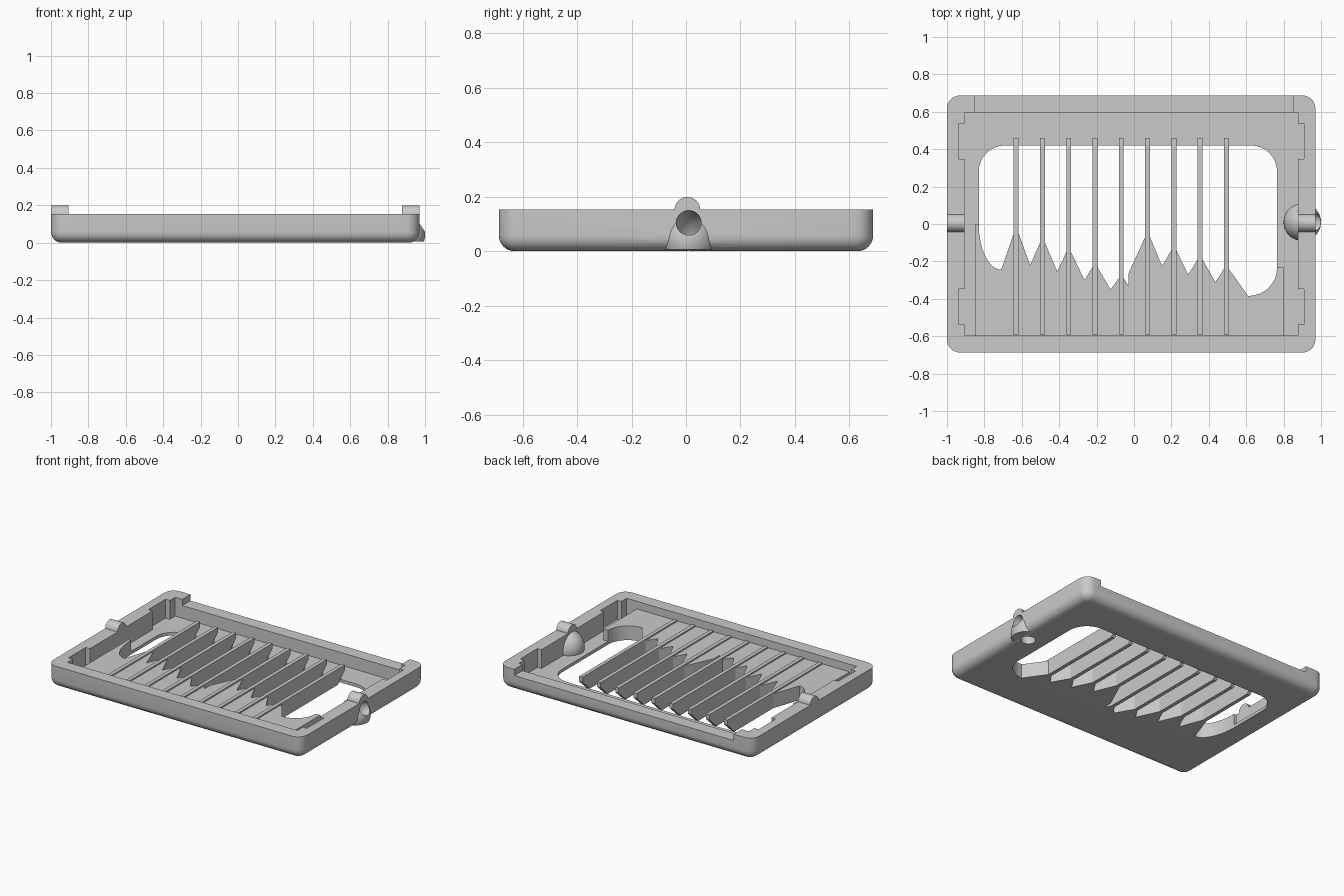
import bpy, bmesh, math
from mathutils import Matrix, Vector

cube = bpy.data.objects.get("Cube")
if cube:
    bpy.data.objects.remove(cube)

grey = bpy.data.materials.new("matte_grey")
grey.use_nodes = True
colour = (0.59, 0.59, 0.59, 1)
grey.diffuse_color = colour
grey.node_tree.nodes["Principled BSDF"].inputs["Base Color"].default_value = colour


def finish(bm, name):
    bmesh.ops.recalc_face_normals(bm, faces=bm.faces)
    mesh = bpy.data.meshes.new(name)
    bm.to_mesh(mesh)
    bm.free()
    mesh.materials.append(grey)
    obj = bpy.data.objects.new(name, mesh)
    bpy.context.collection.objects.link(obj)
    return obj


def prism(name, outline, low, high):
    bm = bmesh.new()
    base = bm.faces.new([bm.verts.new((x, y, low)) for x, y in outline])
    top = bmesh.ops.extrude_face_region(bm, geom=[base])["geom"]
    moved = [v for v in top if isinstance(v, bmesh.types.BMVert)]
    bmesh.ops.translate(bm, verts=moved, vec=(0, 0, high - low))
    return finish(bm, name)


def rect(x0, x1, y0, y1):
    return [(x0, y0), (x1, y0), (x1, y1), (x0, y1)]


def arc(cx, cy, rx, ry, start, end, steps=8):
    angles = [math.radians(start + (end - start) * i / steps) for i in range(steps + 1)]
    return [(cx + rx * math.cos(a), cy + ry * math.sin(a)) for a in angles]


def rounded_rect(x0, x1, y0, y1, r):
    return (arc(x1 - r, y1 - r, r, r, 0, 90) + arc(x0 + r, y1 - r, r, r, 90, 180)
            + arc(x0 + r, y0 + r, r, r, 180, 270) + arc(x1 - r, y0 + r, r, r, 270, 360))


def skin(bm, rings):
    for lower, upper in zip(rings, rings[1:]):
        for i in range(len(lower)):
            j = (i + 1) % len(lower)
            bm.faces.new((lower[i], lower[j], upper[j], upper[i]))
    bm.faces.new(rings[0])
    bm.faces.new(rings[-1])


def boolean(target, tool, operation="DIFFERENCE"):
    mod = target.modifiers.new("cut", "BOOLEAN")
    mod.operation, mod.solver, mod.object = operation, "EXACT", tool
    bpy.context.view_layer.update()
    result = bpy.data.meshes.new_from_object(
        target.evaluated_get(bpy.context.evaluated_depsgraph_get()))
    target.modifiers.clear()
    target.data = result


def drop(*objects):
    for obj in objects:
        bpy.data.objects.remove(obj)


# Outer tray block with rounded corners and a rounded lower edge
bm = bmesh.new()
rings = []
bevel = 0.058
levels = [(bevel * (1 - math.sin(a)), bevel * (1 - math.cos(a)))
          for a in [math.radians(15 * i) for i in range(7)]] + [(0, 0.154)]
for inset, z in levels:
    outline = rounded_rect(-1 + inset, 0.97 - inset, -0.687 + inset, 0.687 - inset, 0.07 - inset)
    rings.append([bm.verts.new((x, y, z)) for x, y in outline])
skin(bm, rings)
bmesh.ops.remove_doubles(bm, verts=bm.verts, dist=0.0001)
tray = finish(bm, "tray")

# Inner cavity with a pair of side recesses on each wall
side = [(0, 0.597), (0, 0.537), (1, 0.537), (1, 0.347), (0, 0.347)]
side += [(step, -y) for step, y in reversed(side)]
cavity = prism("cavity_cutter", [(-0.905 - 0.033 * s, y) for s, y in side]
               + [(0.878 + 0.031 * s, y) for s, y in reversed(side)], 0.022, 0.3)
boolean(tray, cavity)

# Lowered rear wall
rear = prism("rear_cutter", rect(-0.85, 0.85, 0.58, 0.8), 0.11, 0.3)
boolean(tray, rear)

# Raised front platform
platform = prism("platform", [(-0.85, -0.62), (0.8, -0.62), (0.8, -0.23), (0.75, -0.23),
                              (0.7, 0), (-0.85, 0)], 0.01, 0.1)
boolean(tray, platform, "UNION")

# Rounded window whose front edge steps into a point at every slat
fin_x = [-0.63 + 0.1405 * i for i in range(9)]
peaks = [-0.05, -0.1, -0.15, -0.23, -0.29, -0.07, -0.14, -0.19, -0.24]
valleys = [(-0.555, -0.22), (-0.41, -0.255), (-0.265, -0.3), (-0.125, -0.35),
           (-0.03, -0.33), (0.15, -0.225), (0.29, -0.27), (0.435, -0.31)]
edge = arc(-0.71, 0, 0.12, 0.245, 180, 270)
for i, (x, y) in enumerate(zip(fin_x, peaks)):
    edge += [(x - 0.013, y), (x + 0.013, y)]
    if i < len(valleys):
        edge.append(valleys[i])
    if i == 4:
        edge.append((-0.03, -0.265))
edge += arc(0.61, -0.235, 0.155, 0.15, 270, 360)
edge += arc(0.625, 0.28, 0.14, 0.14, 0, 90) + arc(-0.69, 0.28, 0.14, 0.14, 90, 180)
window = prism("window_cutter", edge, -0.1, 0.3)
boolean(tray, window)

# Tall ball swelling through the left wall, flat underneath
bm = bmesh.new()
bmesh.ops.create_uvsphere(bm, u_segments=48, v_segments=32, radius=0.1,
                          matrix=Matrix.Translation((0.9, 0.01, 0.044))
                          @ Matrix.Diagonal((1, 1, 1.08, 1)))
bmesh.ops.bisect_plane(bm, geom=bm.verts[:] + bm.edges[:] + bm.faces[:],
                       plane_co=(0, 0, 0.006), plane_no=(0, 0, -1), clear_outer=True)
bmesh.ops.holes_fill(bm, edges=[e for e in bm.edges if e.is_boundary])
ball = finish(bm, "wall_ball")
boolean(tray, ball, "UNION")

# Curved channel from the outside of the ball down through the floor
bm = bmesh.new()
path = [(1.1, 0.105)] + arc(0.99, 0, 0.105, 0.105, 90, 180, 12) + [(0.885, -0.1)]
tilts = [90] + [90 + 7.5 * i for i in range(13)] + [180]
rings = []
for (x, z), tilt in zip(path, tilts):
    out = Vector((math.cos(math.radians(tilt)), 0, math.sin(math.radians(tilt))))
    rings.append([bm.verts.new(Vector((x, 0.01 + v, z)) + out * u)
                  for u, v in arc(0, 0, 0.046, 0.046, 0, 350, 35)])
skin(bm, rings)
channel = finish(bm, "channel_cutter")
boolean(tray, channel)
drop(cavity, rear, platform, window, ball, channel)

# Round nubs on top of both side walls
nubs = []
for name, x0, x1 in (("right_nub", -1, -0.905), ("left_nub", 0.878, 0.97)):
    bm = bmesh.new()
    skin(bm, [[bm.verts.new((x, y, z)) for y, z in arc(0.005, 0.152, 0.047, 0.047, 0, 180, 20)]
              for x in (x0, x1)])
    nubs.append(finish(bm, name))

# Upright slats running from the front wall to the rear of the window
slats = []
profile = [(0.46, 0.11), (0.46, 0.075), (0.38, 0), (-0.59, 0), (-0.59, 0.11)]
for x in fin_x:
    bm = bmesh.new()
    skin(bm, [[bm.verts.new((x + s, y, z)) for y, z in profile] for s in (-0.013, 0.013)])
    slats.append(finish(bm, "slat"))

# Smooth the curved surfaces, keep the edges crisp
bpy.ops.object.select_all(action="DESELECT")
for obj in [tray] + nubs + slats:
    obj.select_set(True)
bpy.context.view_layer.objects.active = tray
bpy.ops.object.shade_smooth_by_angle(angle=math.radians(30))
